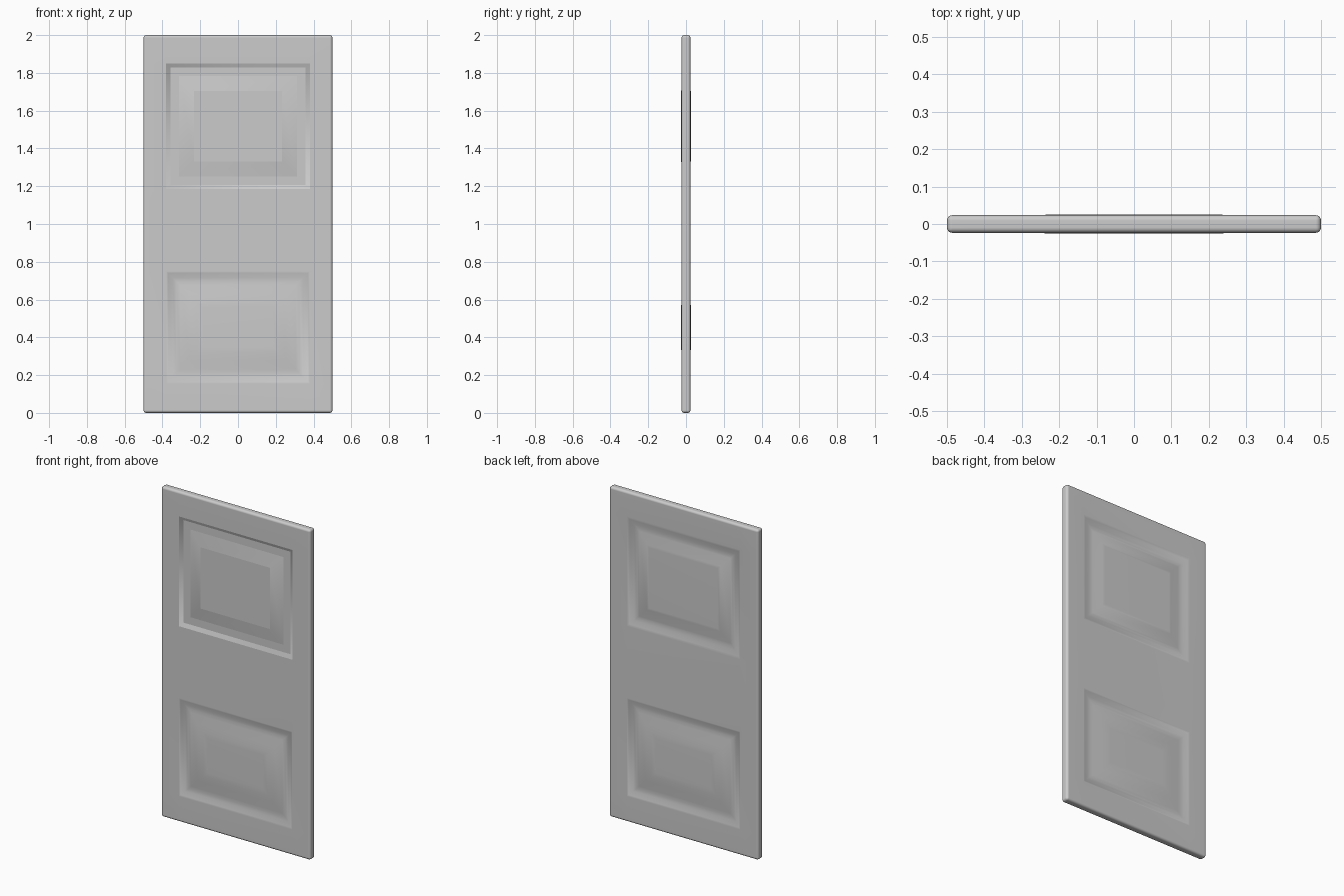
import bpy, bmesh
from mathutils import Vector, Matrix

if "Cube" in bpy.data.objects:
    bpy.data.objects.remove(bpy.data.objects["Cube"])

W, H, T = 1.0, 2.0, 0.047
bm = bmesh.new()

# rounded slab
bmesh.ops.create_cube(bm, size=1, matrix=Matrix.Translation((0, 0, H / 2)) @ Matrix.Diagonal((W, T, H, 1)))
bmesh.ops.bevel(bm, geom=bm.edges[:], offset=0.014, segments=4, profile=0.5, affect='EDGES')

# cut the outlines of the panels into both sides
cuts = [((x, 0, 0), (1, 0, 0)) for x in (-0.38, 0.38)]
cuts += [((0, 0, z), (0, 0, 1)) for z in (0.155, 0.75, 1.185, 1.85)]
for co, no in cuts:
    bmesh.ops.bisect_plane(bm, geom=bm.verts[:] + bm.edges[:] + bm.faces[:],
                           plane_co=co, plane_no=no, dist=1e-5)


def panel(z, side, steps, crisp):
    """Step one panel face inward: each step is (inset, rise)."""
    face = min((f for f in bm.faces if f.normal.y * side > 0.99),
               key=lambda f: (f.calc_center_median() - Vector((0, side * T / 2, z))).length)
    for inset, rise in [(0, 0)] + steps:
        if inset:
            bmesh.ops.inset_individual(bm, faces=[face], thickness=inset,
                                       depth=rise, use_even_offset=True)
        if crisp:
            for e in face.edges:
                e.smooth = False
    if crisp:
        bm.normal_update()


crisp_steps = [(0.022, -0.014), (0.045, 0), (0.08, 0.0165)]
soft_upper = [(0.015, -0.004), (0.025, -0.008), (0.02, -0.002), (0.015, 0.001),
              (0.06, 0.0125), (0.015, 0.003)]
soft_lower = [(0.01, -0.003), (0.025, -0.009), (0.02, -0.002), (0.02, 0.002),
              (0.05, 0.008), (0.04, 0.005), (0.03, 0.0015)]

# raised panels, front then back
panel(1.5175, -1, crisp_steps, True)
panel(0.4525, -1, soft_lower, False)
panel(1.5175, 1, soft_upper, False)
panel(0.4525, 1, soft_lower, False)

bmesh.ops.recalc_face_normals(bm, faces=bm.faces[:])
mesh = bpy.data.meshes.new("door_panel")
bm.to_mesh(mesh)
bm.free()
door = bpy.data.objects.new("door_panel", mesh)
bpy.context.collection.objects.link(door)

# smooth shading with the crisp panel edges kept
for p in mesh.polygons:
    p.use_smooth = True
mod = door.modifiers.new("weighted_normals", 'WEIGHTED_NORMAL')
mod.keep_sharp = True
